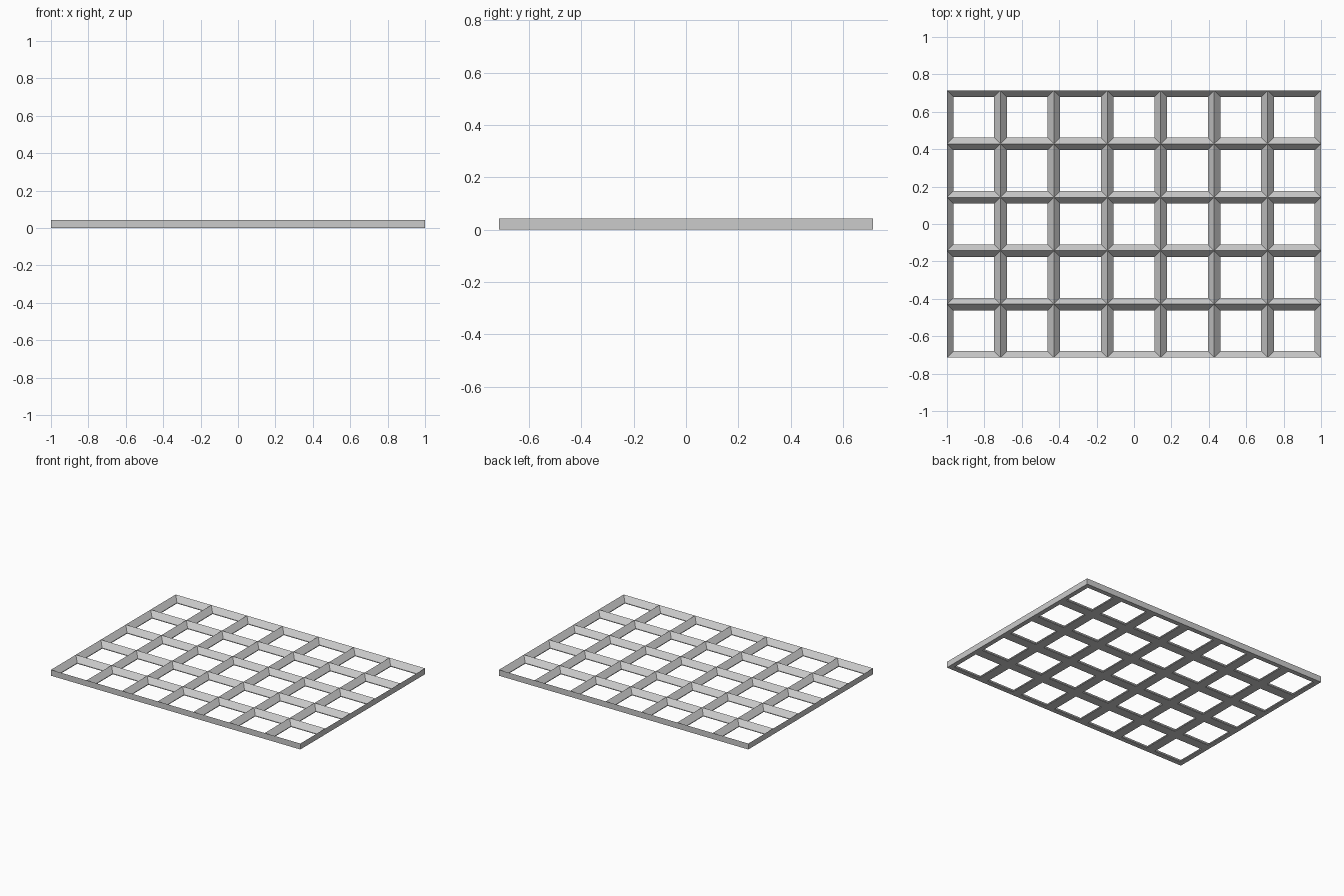
import bpy
import bmesh

# Remove the default cube only
cube = bpy.data.objects.get("Cube")
if cube:
    bpy.data.objects.remove(cube, do_unlink=True)

COLS, ROWS = 7, 5
CELL = 2 / COLS
HEIGHT = 0.043
BORDER = 0.034   # width of the sloped wall, seen from above
LIP = 0.005      # short upright edge around each opening

# Plain grey material
grey = bpy.data.materials.new("plain grey")
grey.use_nodes = True
colour = (0.6, 0.6, 0.6, 1)
grey.diffuse_color = colour
grey.node_tree.nodes["Principled BSDF"].inputs["Base Color"].default_value = colour

bm = bmesh.new()


def ring(cx, cy, half, z):
    """Four corners of a square, counter-clockwise from above."""
    signs = ((-1, -1), (1, -1), (1, 1), (-1, 1))
    return [bm.verts.new((cx + sx * half, cy + sy * half, z)) for sx, sy in signs]


def add_cell(cx, cy):
    half = CELL / 2
    hole = half - BORDER
    # Cross-section runs from ridge down the slope, the lip and the underside
    rings = [ring(cx, cy, half, HEIGHT), ring(cx, cy, hole, LIP),
             ring(cx, cy, hole, 0), ring(cx, cy, half, 0)]
    for a, b in zip(rings, rings[1:]):
        for i in range(4):
            j = (i + 1) % 4
            bm.faces.new((a[i], a[j], b[j], b[i]))
    return rings[0], rings[-1]


# Cells, with outside walls where a cell lies on the rim
for c in range(COLS):
    for r in range(ROWS):
        top, base = add_cell((c - (COLS - 1) / 2) * CELL, (r - (ROWS - 1) / 2) * CELL)
        on_rim = (r == 0, c == COLS - 1, r == ROWS - 1, c == 0)
        for i, outside in enumerate(on_rim):
            if outside:
                j = (i + 1) % 4
                bm.faces.new((base[i], base[j], top[j], top[i]))

bmesh.ops.remove_doubles(bm, verts=bm.verts, dist=0.0005)
bmesh.ops.recalc_face_normals(bm, faces=bm.faces)

mesh = bpy.data.meshes.new("grid_tray")
bm.to_mesh(mesh)
bm.free()
mesh.materials.append(grey)
tray = bpy.data.objects.new("grid_tray", mesh)
bpy.context.collection.objects.link(tray)
